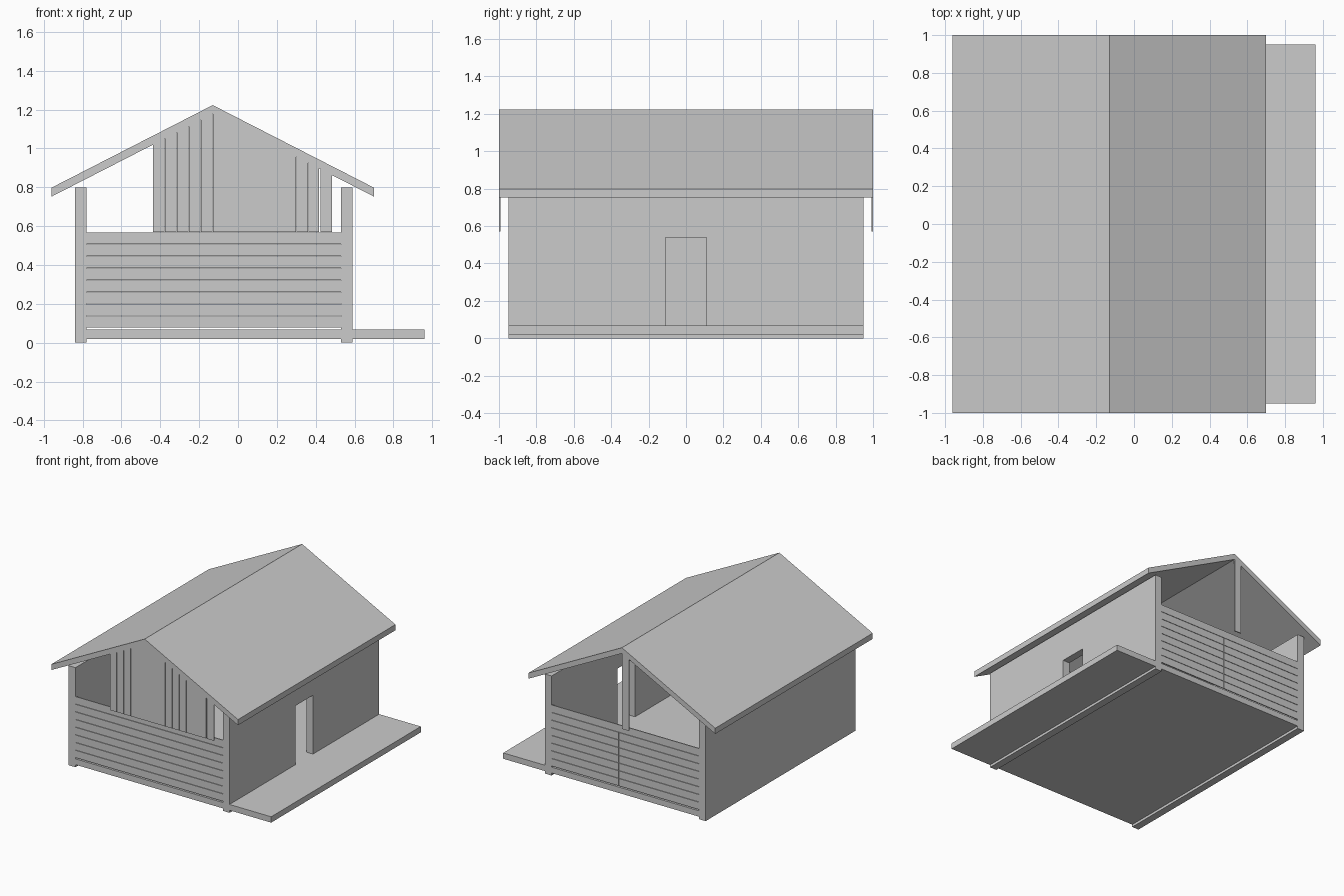
import bpy, bmesh

if "Cube" in bpy.data.objects:
    bpy.data.objects.remove(bpy.data.objects["Cube"])

RIDGE_X, HALF_SPAN = -0.13, 0.83
SLOPE = 0.425 / HALF_SPAN
UNDER_RIDGE = 1.177            # underside of the roof at the ridge


def prism(name, pts, y0, y1):
    """Extrude an x/z profile along y."""
    bm = bmesh.new()
    face = bm.faces.new([bm.verts.new((x, y0, z)) for x, z in pts])
    ext = bmesh.ops.extrude_face_region(bm, geom=[face])
    verts = [g for g in ext["geom"] if isinstance(g, bmesh.types.BMVert)]
    bmesh.ops.translate(bm, verts=verts, vec=(0, y1 - y0, 0))
    bmesh.ops.recalc_face_normals(bm, faces=bm.faces)
    mesh = bpy.data.meshes.new(name)
    bm.to_mesh(mesh)
    bm.free()
    obj = bpy.data.objects.new(name, mesh)
    bpy.context.collection.objects.link(obj)
    return obj


def box(name, x0, x1, y0, y1, z0, z1):
    return prism(name, [(x0, z0), (x1, z0), (x1, z1), (x0, z1)], y0, y1)


def roof_under(x):
    return UNDER_RIDGE - abs(x - RIDGE_X) * SLOPE


# Side walls, the right one with a doorway
box("left_wall", -0.84, -0.78, -0.95, 0.95, 0, 0.8)
right_wall = box("right_wall", 0.53, 0.59, -0.95, 0.95, 0, 0.8)
cutter = box("doorway_cutter", 0.4, 0.7, -0.11, 0.11, 0.067, 0.54)
cutter.hide_render = True
cutter.hide_viewport = False
mod = right_wall.modifiers.new("doorway", 'BOOLEAN')
mod.object = cutter
mod.operation = 'DIFFERENCE'
mod.solver = 'EXACT'
bpy.context.view_layer.objects.active = right_wall
bpy.ops.object.modifier_apply(modifier=mod.name)
bpy.data.objects.remove(cutter)

# Floor and porch deck
box("floor", -0.78, 0.53, -0.95, 0.95, 0.02, 0.067)
box("porch_deck", 0.59, 0.96, -0.95, 0.95, 0.02, 0.067)

# Roof: one bent slab
eave = UNDER_RIDGE - HALF_SPAN * SLOPE
left, right, thick = RIDGE_X - HALF_SPAN, RIDGE_X + HALF_SPAN, 0.046
prism("roof", [(left, eave), (RIDGE_X, UNDER_RIDGE), (right, eave),
               (right, eave + thick), (RIDGE_X, UNDER_RIDGE + thick),
               (left, eave + thick)], -1, 1)

# Horizontal end planks; lower back planks are in two lengths
PITCH = 0.0617
for i in range(8):
    z0 = 0.077 + i * PITCH
    z1 = z0 + PITCH - 0.003
    box(f"front_plank_{i}", -0.78, 0.53, -0.95, -0.942, z0, z1)
    if i < 7:
        box(f"back_plank_left_{i}", -0.78, -0.068, 0.942, 0.95, z0, z1)
        box(f"back_plank_right_{i}", -0.064, 0.53, 0.942, 0.95, z0, z1)
    else:
        box(f"back_plank_{i}", -0.78, 0.53, 0.942, 0.95, z0, z1)


# Vertical gable boards trimmed to the roof pitch
def gable_board(name, index, y0, y1):
    x0 = RIDGE_X + index * PITCH
    x1 = x0 + PITCH - (0.008 if index == 8 else 0.002)
    prism(name, [(x0, 0.57), (x1, 0.57), (x1, roof_under(x1)),
                 (x0, roof_under(x0))], y0, y1)


for i in range(-5, 10):
    gable_board(f"front_gable_board_{i + 5}", i, -1, -0.992)
gable_board("back_gable_board", -1, 0.992, 1)
